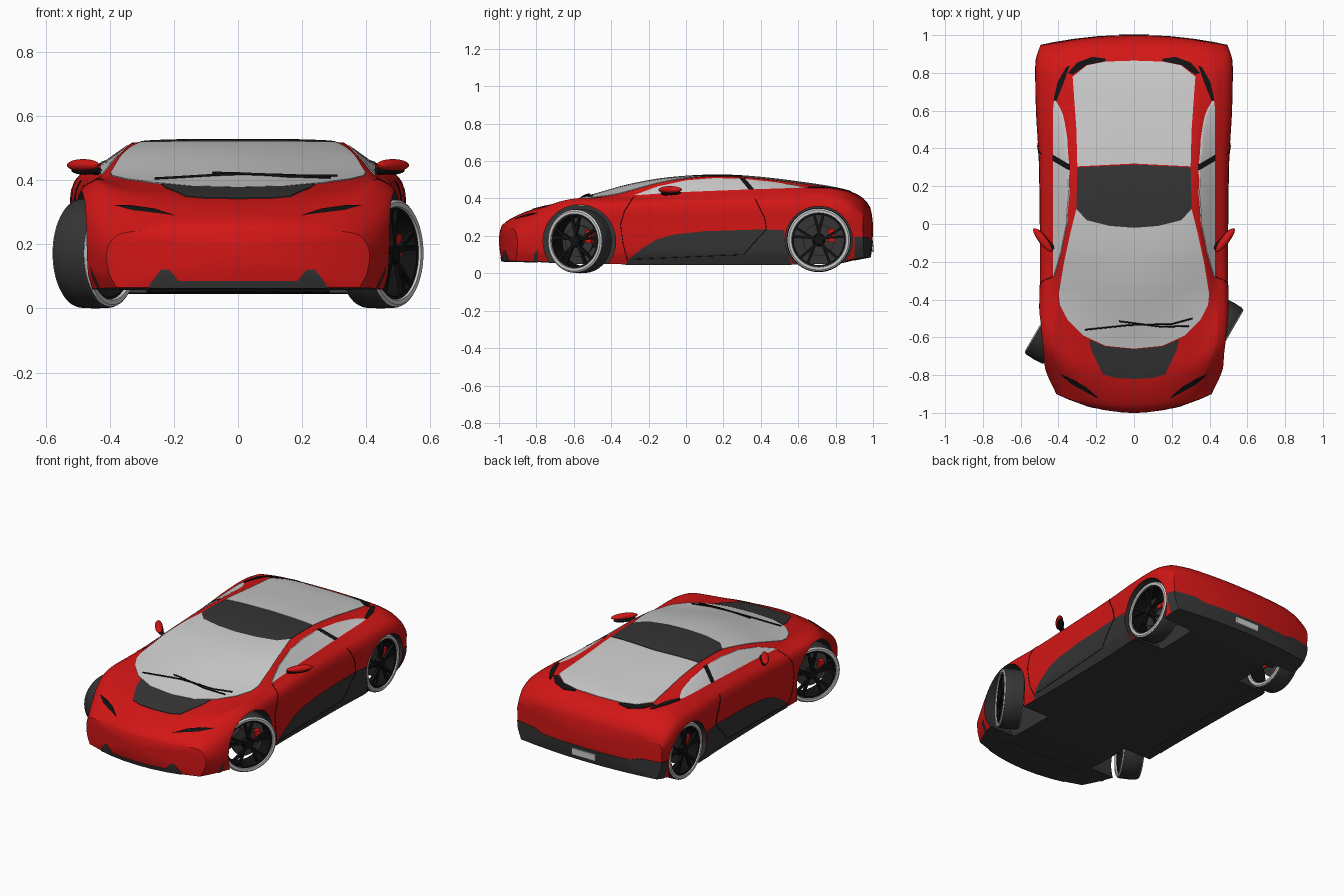
import bpy, bmesh, math
from mathutils import Vector, Matrix
from mathutils.bvhtree import BVHTree

if "Cube" in bpy.data.objects:
    bpy.data.objects.remove(bpy.data.objects["Cube"])


def material(name, rgb):
    m = bpy.data.materials.new(name)
    m.diffuse_color = (*rgb, 1)
    m.use_nodes = True
    m.node_tree.nodes["Principled BSDF"].inputs["Base Color"].default_value = m.diffuse_color
    return m


RED = material("red_paint", (0.65, 0.008, 0.008))
DARK = material("dark_trim", (0.035, 0.035, 0.035))
BLACK = material("black", (0.006, 0.006, 0.006))


def add(name, bm, mat=None, link=True):
    bmesh.ops.recalc_face_normals(bm, faces=bm.faces)
    me = bpy.data.meshes.new(name)
    bm.to_mesh(me)
    bm.free()
    if mat:
        me.materials.append(mat)
    smooth(me)
    ob = bpy.data.objects.new(name, me)
    if link:
        bpy.context.collection.objects.link(ob)
    return ob


def smooth(me):
    me.shade_smooth()
    me.set_sharp_from_angle(angle=math.radians(32))


def interp(keys, y):
    y = min(max(y, keys[0][0]), keys[-1][0])
    i = next(k for k in range(len(keys) - 1) if y <= keys[k + 1][0])
    def slope(k):
        a, b = keys[max(k - 1, 0)], keys[min(k + 1, len(keys) - 1)]
        return (b[1] - a[1]) / (b[0] - a[0])
    (y0, v0), (y1, v1) = keys[i], keys[i + 1]
    h = y1 - y0
    t = (y - y0) / h
    return (v0 * (2*t**3 - 3*t*t + 1) + v1 * (3*t*t - 2*t**3)
            + h * slope(i) * (t**3 - 2*t*t + t) + h * slope(i + 1) * (t**3 - t*t))


# Lengthwise rails of the body: (y, value)
TOP_Z = [(-1, .24), (-.95, .285), (-.82, .342), (-.66, .376), (-.5, .42), (-.3, .475), (-.1, .51),
         (.15, .525), (.35, .517), (.6, .489), (.85, .446), (.95, .40), (1, .33)]
ROOF_X = [(-1, .2), (-.8, .3), (-.66, .36), (-.5, .39), (-.38, .40), (-.2, .375), (0, .342), (.2, .33), (.5, .335), (1, .34)]
ROOF_Z = [(-1, .238), (-.95, .28), (-.8, .352), (-.66, .382), (-.5, .402), (-.38, .42), (-.3, .44), (-.15, .48), (0, .506),
          (.15, .517), (.35, .51), (.6, .482), (.85, .446), (.95, .398), (1, .33)]
BELT_X = [(-1, .3), (-.8, .40), (-.6, .44), (-.3, .435), (0, .43), (.8, .435), (1, .41)]
BELT_Z = [(-1, .232), (-.9, .3), (-.75, .372), (-.6, .40), (-.4, .403), (-.25, .41), (0, .43), (.4, .443), (.7, .452),
          (.85, .437), (.95, .385), (1, .32)]
SHOULDER_X = [(-1, .37), (-.9, .43), (-.8, .465), (-.6, .49), (-.2, .485), (.3, .49), (.6, .508), (.9, .51), (1, .485)]
SHOULDER_Z = [(-1, .22), (-.9, .265), (-.75, .33), (-.6, .362), (-.3, .37), (0, .38), (.4, .39), (.8, .39), (.93, .35), (1, .28)]
MID_X = [(-1, .40), (-.9, .455), (-.75, .493), (-.5, .5), (-.2, .495), (.3, .5), (.6, .513), (.9, .512), (1, .49)]
MID_Z = [(-1, .18), (-.8, .23), (-.5, .25), (.6, .25), (1, .22)]
SILL_Z = [(-1, .11), (-.6, .11), (.7, .11), (1, .15)]
FLOOR_Z = [(-1, .065), (-.8, .06), (-.6, .05), (.8, .05), (.92, .075), (1, .09)]
ROUND = [1, .25, .4, 1, 1, .5, 0]


def section(y):
    f = lambda k: interp(k, y)
    mx, fz = f(MID_X), f(FLOOR_Z)
    p = [Vector(v) for v in ((0, f(TOP_Z)), (f(ROOF_X), f(ROOF_Z)), (f(BELT_X), f(BELT_Z)),
         (f(SHOULDER_X), f(SHOULDER_Z)), (mx, f(MID_Z)), (mx - .006, f(SILL_Z)), (mx - .03, fz))]
    d = [(b - a).normalized() for a, b in zip(p, p[1:])]
    tan = [Vector((1, 0))] + [(a + b).normalized() for a, b in zip(d, d[1:])] + [d[-1]]
    half = []
    for i in range(6):
        length = (p[i + 1] - p[i]).length
        m0 = d[i].lerp(tan[i], ROUND[i]) * length
        m1 = d[i].lerp(tan[i + 1], ROUND[i + 1]) * length
        for k in range(6):
            t = k / 6
            half.append(p[i] * (2*t**3 - 3*t*t + 1) + p[i + 1] * (3*t*t - 2*t**3)
                        + m0 * (t**3 - 2*t*t + t) + m1 * (t**3 - t*t))
    half += [p[6].lerp(Vector((0, fz)), k / 4) for k in range(5)]
    return half + [Vector((-v.x, v.y)) for v in half[-2:0:-1]]


def warp(x, y, z):
    # Bow the nose and tail in plan
    if y < -.5:
        t = min(1, (-.5 - y) / .48)
        y += .5 * x * x * t * t * (3 - 2 * t)
    elif y > .7:
        t = min(1, (y - .7) / .28)
        y -= .16 * x * x * t * t * (3 - 2 * t)
    return (x, y, z)


def shell(offset=0):
    bm = bmesh.new()
    rings = []
    caps = (.15, .4, .65, .85)
    for s in caps:
        rings.append([(v.x * s, -.985 - .015 * (1 - s * s), .18 + (v.y - .18) * s) for v in section(-.985)])
    for i in range(101):
        y = -.985 + 1.97 * i / 100
        rings.append([(v.x, y, v.y) for v in section(y)])
    for s in reversed(caps):
        rings.append([(v.x * s, .985 + .015 * (1 - s * s), .24 + (v.y - .24) * s) for v in section(.985)])
    rows = [[bm.verts.new(warp(*c)) for c in r] for r in rings]
    n = len(rows[0])
    for a, b in zip(rows, rows[1:]):
        for k in range(n):
            bm.faces.new((a[k], a[(k + 1) % n], b[(k + 1) % n], b[k]))
    bm.faces.new(rows[0])
    bm.faces.new(rows[-1])
    bmesh.ops.recalc_face_normals(bm, faces=bm.faces)
    bm.normal_update()
    moves = [v.normal * offset for v in bm.verts]
    for v, m in zip(bm.verts, moves):
        v.co += m
    return bm


def prism(pts, axis, lo, hi, full=False):
    bm = bmesh.new()
    place = {"x": lambda u, v, w: (w, u, v), "y": lambda u, v, w: (u, w, v), "z": lambda u, v, w: (u, v, w)}[axis]
    if full:
        pts = pts + [(-u, v) for u, v in reversed(pts) if u > 0]
    for side in ((1,) if full else (1, -1)):
        a, b = [[bm.verts.new((place(u, v, w)[0] * side, *place(u, v, w)[1:])) for u, v in pts] for w in (lo, hi)]
        bm.faces.new(a)
        bm.faces.new(b)
        for k in range(len(pts)):
            j = (k + 1) % len(pts)
            bm.faces.new((a[k], a[j], b[j], b[k]))
    return bm


def boolean(ob, cutter_bm, op):
    cutter = add("cutter", cutter_bm)
    cutter.hide_render = True
    mod = ob.modifiers.new("cut", "BOOLEAN")
    mod.operation, mod.object, mod.solver = op, cutter, "EXACT"
    dg = bpy.context.evaluated_depsgraph_get()
    me = bpy.data.meshes.new_from_object(ob.evaluated_get(dg))
    ob.modifiers.clear()
    ob.data = me
    bpy.data.objects.remove(cutter)
    smooth(me)


def panel(name, mat, pts, axis, lo, hi, full=False, offset=.003):
    ob = add(name, shell(offset))
    boolean(ob, prism(pts, axis, lo, hi, full), "INTERSECT")
    if mat:
        ob.data.materials.append(mat)


# Body shell with wheel arches
ARCHES = [(-.57, .172, .194), (.71, .178, .18)]
skin = shell()
bvh = BVHTree.FromBMesh(skin)
body = add("body", skin, RED)
for cy, cz, r in ARCHES:
    circle = [(cy + r * math.cos(a * math.tau / 64), cz + r * math.sin(a * math.tau / 64)) for a in range(64)]
    boolean(body, prism(circle, "x", .285, .7), "DIFFERENCE")
body.data.materials.clear()
body.data.materials.append(RED)
body.data.materials.append(DARK)
for p in body.data.polygons:
    c = p.center
    arch = any(abs(c.x) > .28 and math.hypot(c.y - cy, c.z - cz) < r + .001 for cy, cz, r in ARCHES)
    p.material_index = int(arch or (p.normal.z < -.8 and c.z < .13))

# Glass and roof panels
panel("windscreen", None, [(0, -.66), (.15, -.645), (.27, -.59), (.35, -.51), (.392, -.43), (.398, -.37), (.37, -.2),
      (.335, -.04), (.305, .08), (.25, .02), (.13, -.01), (0, -.02)], "z", .36, .6, True)
panel("roof_panel", DARK, [(0, -.02), (.13, -.01), (.25, .02), (.305, .08), (.3, .30), (0, .315)], "z", .45, .6, True)
panel("rear_glass", None, [(0, .32), (.3, .305), (.305, .5), (.325, .78), (.25, .84), (.15, .86), (0, .865)],
      "z", .38, .6, True)
panel("cowl", DARK, [(0, -.662), (.15, -.648), (.24, -.61), (.225, -.67), (.165, -.795), (.1, -.815), (0, -.82)],
      "z", .25, .6, True)
panel("rear_vent", BLACK, [(.325, .79), (.35, .80), (.3, .855), (.22, .885), (.15, .875), (.15, .862), (.25, .842)],
      "z", .38, .6)
panel("rear_side_vent", BLACK, [(.412, .65), (.425, .66), (.405, .75), (.36, .83), (.34, .84), (.375, .74)], "z", .40, .6)
panel("side_window", None, [(-.28, .417), (0, .435), (.3, .447), (.6, .457), (.65, .459), (.58, .472), (.45, .491), (.3, .506),
      (.15, .509), (0, .497), (-.15, .465)], "x", .3, .6)
panel("window_pillar", BLACK, [(.285, .509), (.315, .508), (.365, .449), (.335, .448)], "x", .3, .6, offset=.0045)

# Lights, sills and bumpers
panel("headlight", BLACK, [(.195, .29), (.25, .298), (.33, .307), (.385, .322), (.33, .322), (.26, .312)], "y", -1.05, -.78)
panel("front_splitter", DARK, [(0, .085), (.185, .085), (.215, .122), (.24, .122), (.275, .075), (.28, .04), (0, .04)],
      "y", -1.05, -.79, True)
panel("front_corner", DARK, [(.42, .04), (.53, .04), (.53, .14), (.465, .14)], "y", -1.05, -.79)
panel("side_skirt", DARK, [(-.335, .03), (-.3, .08), (-.24, .13), (-.16, .18), (-.06, .208), (.1, .225), (.42, .235),
      (.525, .23), (.528, .17), (.545, .1), (.57, .03)], "x", .4, .6)
panel("rear_diffuser", DARK, [(0, .175), (.3, .175), (.36, .195), (.55, .195), (.55, .03), (0, .03)], "y", .9, 1.1, True)


def box(bm, size, mat):
    bmesh.ops.create_cube(bm, size=1, matrix=mat @ Matrix.Diagonal((*size, 1)))


bm = bmesh.new()
box(bm, (.16, .012, .04), Matrix.Translation((0, 1.0, .135)))
add("rear_plate", bm)


# Seams and wipers laid on the body
def line(name, pts, axis, r=.002, lift=0):
    for side in ((1, -1) if axis == "x" else (1,)):
        path = []
        for a, b in zip(pts, pts[1:]):
            for k in range(9):
                u, v = Vector(a).lerp(Vector(b), k / 8)
                o, d = ((side, u, v), (-side, 0, 0)) if axis == "x" else ((u, v, 1), (0, 0, -1))
                hit = bvh.ray_cast(Vector(o), Vector(d))[0]
                if hit:
                    path.append(hit - Vector(d) * lift)
        cu = bpy.data.curves.new(name, "CURVE")
        cu.dimensions, cu.bevel_depth, cu.bevel_resolution = "3D", r, 1
        sp = cu.splines.new("POLY")
        sp.points.add(len(path) - 1)
        for q, c in zip(sp.points, path):
            q.co = (*c, 1)
        cu.materials.append(BLACK)
        bpy.context.collection.objects.link(bpy.data.objects.new(name, cu))


line("door_seam", [(-.28, .41), (-.33, .33), (-.35, .26), (-.335, .15), (-.31, .06)], "x")
line("skirt_seam", [(.37, .4), (.42, .30), (.43, .235), (.36, .16), (.31, .1), (-.29, .075)], "x", lift=.003)
line("wiper_long", [(.31, -.5), (.2, -.53), (-.02, -.535), (-.26, -.56)], "z", .004, .009)
line("wiper_short", [(.29, -.54), (.15, -.545), (-.08, -.515)], "z", .004, .009)

# Door mirrors
for side in (1, -1):
    for name, mat, loc, size in (("mirror_cap", RED, (.483, -.085, .447), (.078, .022, .019)),
                                 ("mirror_base", BLACK, (.477, -.08, .431), (.066, .018, .014)),
                                 ("mirror_arm", BLACK, (.443, -.11, .428), (.03, .012, .012))):
        bm = bmesh.new()
        bmesh.ops.create_uvsphere(bm, u_segments=24, v_segments=12, radius=1,
                                  matrix=Matrix.Translation((loc[0] * side, loc[1], loc[2]))
                                  @ Matrix.Rotation(side * math.radians(52), 4, "Z") @ Matrix.Diagonal((*size, 1)))
        add(name, bm, mat)


# Wheel parts, outer face toward +x
def lathe(name, loops, mat, seg=56):
    bm = bmesh.new()
    for prof in loops:
        rows = [[bm.verts.new((x, r * math.cos(math.tau * k / seg), r * math.sin(math.tau * k / seg))) for x, r in prof]
                for k in range(seg)]
        for k in range(seg):
            a, b = rows[k], rows[(k + 1) % seg]
            for i in range(len(prof)):
                j = (i + 1) % len(prof)
                bm.faces.new((a[i], a[j], b[j], b[i]))
    return add(name, bm, mat, link=False)


wall = [(.056, .167), (.062, .160), (.061, .146), (.05, .142), (.045, .16)]
spokes = bmesh.new()
for k in range(5):
    for s in (-1, 1):
        box(spokes, (.016, .014, .125), Matrix.Rotation(math.tau * k / 5 + s * .13, 4, "X")
            @ Matrix.Translation((.044, 0, .082)) @ Matrix.Rotation(s * .12, 4, "X"))
bmesh.ops.create_cone(spokes, cap_ends=True, segments=24, radius1=.034, radius2=.026, depth=.03,
                      matrix=Matrix.Translation((.04, 0, 0)) @ Matrix.Rotation(math.pi / 2, 4, "Y"))
caliper = bmesh.new()
box(caliper, (.035, .035, .07), Matrix.Translation((.01, .068, .025)))
axle = bmesh.new()
bmesh.ops.create_cone(axle, cap_ends=True, segments=24, radius1=.035, radius2=.035, depth=.2,
                      matrix=Matrix.Translation((-.08, 0, 0)) @ Matrix.Rotation(math.pi / 2, 4, "Y"))
parts = [lathe("tyre", [[(-.058, .163), (-.048, .17), (0, .172), (.048, .17), (.058, .164), (.05, .143), (-.05, .143)]], DARK),
         lathe("sidewall", [wall, [(-x, r) for x, r in wall]], None),
         lathe("rim", [[(-.052, .144), (.054, .144), (.052, .134), (-.05, .136)]], BLACK),
         lathe("brake_disc", [[(.0, .085), (.012, .085), (.012, .01), (.0, .01)]], DARK),
         add("spokes", spokes, BLACK, False), add("caliper", caliper, RED, False), add("axle", axle, DARK, False)]
for label, x, y, z, yaw in (("front", .445, -.567, .172, -30), ("rear", .438, .71, .178, 0)):
    for side in (1, -1):
        turn = math.radians(yaw + (0 if side > 0 else 180))
        for part in parts:
            ob = bpy.data.objects.new(label + "_" + part.name, part.data)
            ob.matrix_world = Matrix.Translation((x * side, y, z)) @ Matrix.Rotation(turn, 4, "Z")
            bpy.context.collection.objects.link(ob)
